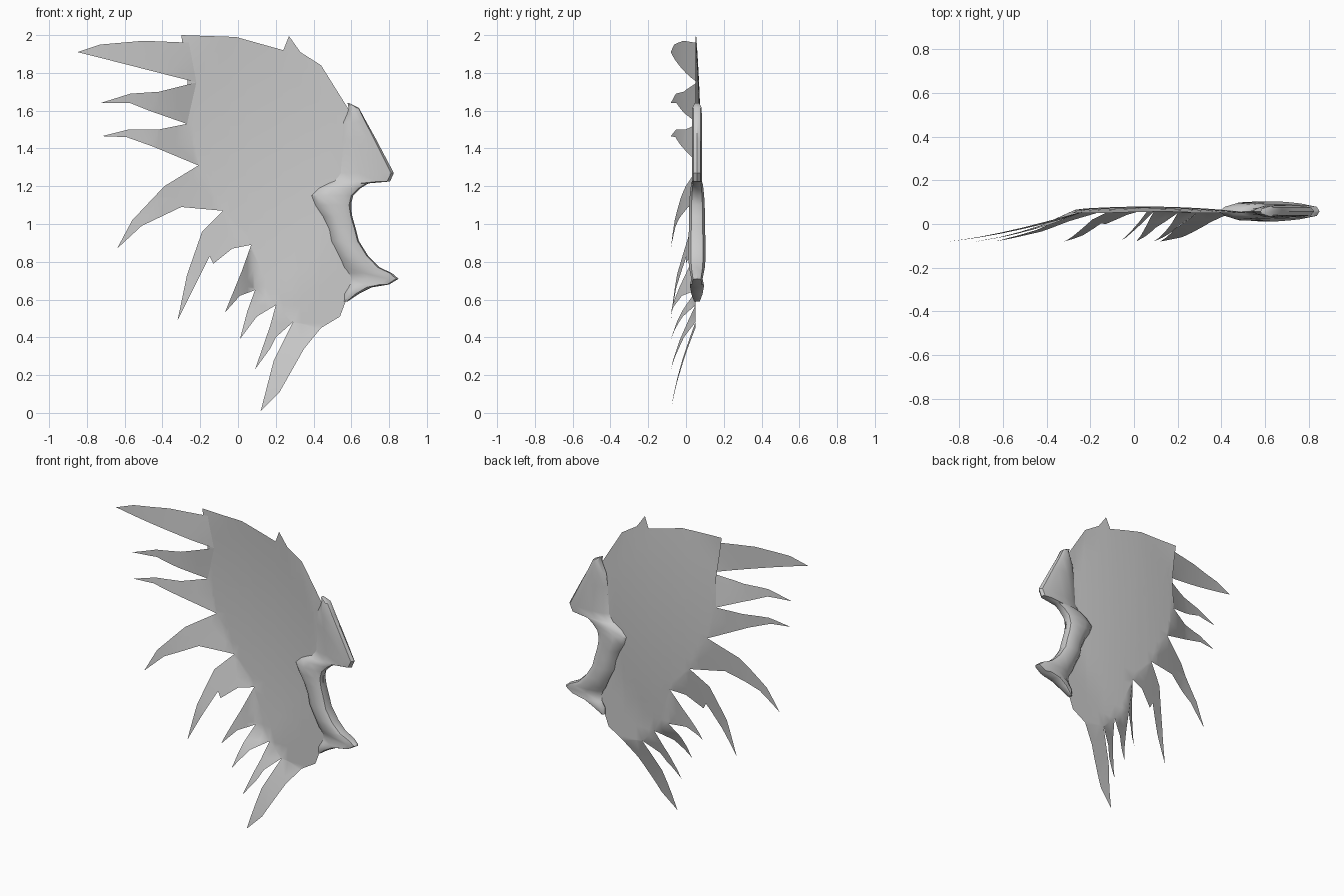
import bpy, bmesh, math
from mathutils import Vector

cube = bpy.data.objects.get("Cube")
if cube:
    bpy.data.objects.remove(cube, do_unlink=True)

grey = bpy.data.materials.new("plain grey")
grey.use_nodes = True
grey.diffuse_color = (0.6, 0.6, 0.6, 1)
grey.node_tree.nodes["Principled BSDF"].inputs["Base Color"].default_value = (0.6, 0.6, 0.6, 1)


def finish(bm, name, angle):
    mesh = bpy.data.meshes.new(name)
    bm.to_mesh(mesh)
    bm.free()
    mesh.materials.append(grey)
    obj = bpy.data.objects.new(name, mesh)
    bpy.context.collection.objects.link(obj)
    bpy.ops.object.select_all(action='DESELECT')
    obj.select_set(True)
    bpy.context.view_layer.objects.active = obj
    bpy.ops.object.shade_smooth_by_angle(angle=math.radians(angle))
    return obj


def vane_y(x, z):
    """Gentle bulge of the wing membrane."""
    return 0.05 + 0.03 * max(0, 1 - ((x - 0.05) / 0.5) ** 2 - ((z - 1.3) / 0.75) ** 2)


# Feathers as (x, z) outlines: root, one edge, tip, other edge, next root
feathers = [
    [(-.26, 1.96), (-.50, 1.97), (-.73, 1.95), (-.85, 1.91), (-.73, 1.88), (-.22, 1.75)],
    [(-.22, 1.75), (-.42, 1.70), (-.57, 1.69), (-.73, 1.64), (-.57, 1.64), (-.47, 1.60), (-.27, 1.53)],
    [(-.27, 1.53), (-.42, 1.50), (-.58, 1.50), (-.72, 1.465), (-.59, 1.46), (-.45, 1.41), (-.21, 1.31)],
    [(-.21, 1.31), (-.39, 1.20), (-.56, 1.02), (-.64, .87), (-.51, .99), (-.30, 1.09), (-.08, 1.07)],
    [(-.08, 1.07), (-.19, .96), (-.27, .73), (-.32, .49), (-.24, .65), (-.15, .83), (-.13, .79),
     (-.03, .87), (.07, .89)],
    [(.07, .89), (.02, .75), (-.07, .53), (.01, .62), (.09, .65)],
    [(.09, .65), (.05, .54), (.01, .39), (.10, .51), (.20, .57)],
    [(.20, .57), (.17, .46), (.09, .23), (.17, .34), (.20, .40), (.29, .48)],
    [(.29, .48), (.19, .28), (.12, .01), (.22, .11), (.35, .34), (.44, .45)],
]
# Inner membrane: feather roots, then the bone side, then the top edge
membrane = [f[0] for f in feathers] + [
    (.44, .45), (.54, .51), (.57, .59), (.60, .68), (.56, .9), (.55, 1.1), (.60, 1.25), (.59, 1.6),
    (.44, 1.84), (.33, 1.91), (.27, 1.995), (.24, 1.92), (-.01, 1.99), (-.30, 2.0)]


def add_panel(target, outline, drop):
    """Fill an outline, slice it into a grid and bend it forward towards its tip."""
    bm = bmesh.new()
    bm.faces.new([bm.verts.new((x, 0, z)) for x, z in outline])
    bmesh.ops.triangulate(bm, faces=bm.faces[:])
    for axis, start, count in ((0, -.9, 20), (2, 0, 22)):
        for i in range(count):
            co, no = Vector((0, 0, 0)), Vector((0, 0, 0))
            co[axis], no[axis] = start + i * 0.095, 1
            bmesh.ops.bisect_plane(bm, geom=bm.verts[:] + bm.edges[:] + bm.faces[:],
                                   plane_co=co, plane_no=no, dist=1e-5)
    a, b = Vector(outline[0]), Vector(outline[-1])
    normal = Vector((-(b - a).y, (b - a).x)).normalized()
    reach = max(abs((Vector(p) - a).dot(normal)) for p in outline)
    for v in bm.verts:
        t = min(1, abs((Vector((v.co.x, v.co.z)) - a).dot(normal)) / reach)
        bend = 0.5 * t + 0.5 * math.sin(t * math.pi / 2)
        v.co.y = vane_y(v.co.x, v.co.z) - drop * bend
    temp = bpy.data.meshes.new("panel")
    bm.to_mesh(temp)
    bm.free()
    target.from_mesh(temp)
    bpy.data.meshes.remove(temp)


wing = bmesh.new()
add_panel(wing, membrane, 0)
for outline in feathers:
    add_panel(wing, outline, 0.13)
bmesh.ops.remove_doubles(wing, verts=wing.verts[:], dist=0.0005)
bmesh.ops.recalc_face_normals(wing, faces=wing.faces[:])
wing.normal_update()
if sum(f.normal.y * f.calc_area() for f in wing.faces) > 0:
    bmesh.ops.reverse_faces(wing, faces=wing.faces[:])
finish(wing, "feather_vane", 60)

# Wing bone lofted upwards: (height, inner x, outer x, half thickness)
rows = [
    (.59, .56, .58, .015), (.63, .56, .64, .03), (.665, .58, .71, .036), (.68, .585, .80, .036),
    (.71, .585, .85, .03), (.74, .575, .815, .036), (.77, .555, .75, .042), (.83, .53, .69, .046),
    (.91, .49, .64, .045), (.97, .48, .625, .043), (1.04, .45, .605, .042), (1.10, .41, .597, .041),
    (1.15, .39, .61, .038), (1.19, .43, .65, .034), (1.215, .48, .69, .03), (1.225, .50, .805, .026),
    (1.27, .53, .825, .026), (1.45, .54, .73, .026), (1.54, .55, .68, .026), (1.615, .585, .64, .025),
    (1.64, .58, .59, .012)]
half = [(.12, .55), (.38, 1), (.78, 1), (.95, .7)]
section = [(0, 0)] + half + [(1, 0)] + [(u, -v) for u, v in reversed(half)]

bone = bmesh.new()
rings = [[bone.verts.new((x0 + (x1 - x0) * u, 0.058 + h * v, z)) for u, v in section]
         for z, x0, x1, h in rows]
n = len(section)
for low, high in zip(rings, rings[1:]):
    for i in range(n):
        j = (i + 1) % n
        bone.faces.new((low[i], low[j], high[j], high[i]))
bone.faces.new(rings[0])
bone.faces.new(rings[-1])
bmesh.ops.recalc_face_normals(bone, faces=bone.faces[:])
finish(bone, "wing_bone", 40)
